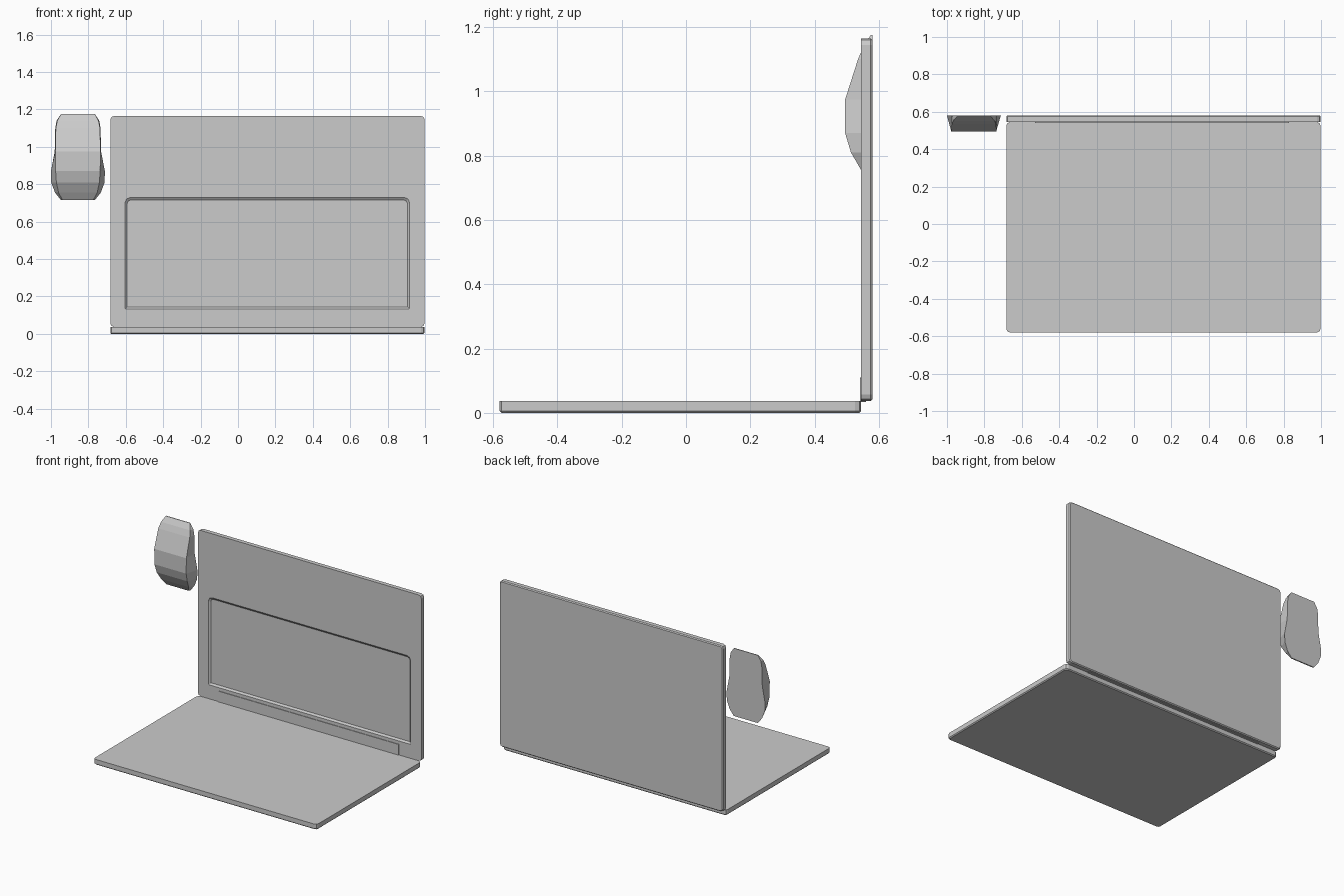
import bpy, bmesh
from math import sin, cos, pi

if "Cube" in bpy.data.objects:
    bpy.data.objects.remove(bpy.data.objects["Cube"])


def loft(name, rings):
    """Join equal-length rings of points with quads and cap both ends."""
    bm = bmesh.new()
    loops = [[bm.verts.new(p) for p in ring] for ring in rings]
    for a, b in zip(loops, loops[1:]):
        n = len(a)
        for i in range(n):
            j = (i + 1) % n
            bm.faces.new((a[i], a[j], b[j], b[i]))
    bm.faces.new(loops[0][::-1])
    bm.faces.new(loops[-1])
    bmesh.ops.recalc_face_normals(bm, faces=bm.faces[:])
    mesh = bpy.data.meshes.new(name)
    bm.to_mesh(mesh)
    bm.free()
    obj = bpy.data.objects.new(name, mesh)
    bpy.context.collection.objects.link(obj)
    return obj


def rounded(u0, u1, v0, v1, top, bottom, seg=2):
    """Rectangle outline with separate upper and lower corner radii."""
    pts = []
    for u, v, su, sv, start in ((u1, v1, -1, -1, 0), (u0, v1, 1, -1, 1),
                                (u0, v0, 1, 1, 2), (u1, v0, -1, 1, 3)):
        r = top if sv < 0 else bottom
        for k in range(seg + 1):
            a = (start + k / seg) * pi / 2
            pts.append((u + su * r + r * cos(a), v + sv * r + r * sin(a)))
    return pts


def flat(outline, z):
    return [(u, v, z) for u, v in outline]


def upright(outline, y):
    return [(u, y, v) for u, v in outline]


X0, X1, R, C = -0.683, 0.998, 0.02, 0.006

# screen lid lying flat, chamfered on its outer (lower) side
lid = rounded(X0, X1, -0.58, 0.545, R, R)
lid_in = rounded(X0 + C, X1 - C, -0.58 + C, 0.545 - C, R - C, R - C)
loft("screen_lid", [flat(lid_in, 0), flat(lid, C), flat(lid, 0.037)])

# upright keyboard body with a sloped-wall keyboard recess
body = rounded(X0, X1, 0.037, 1.165, R, R)
body_in = rounded(X0 + C, X1 - C, 0.037 + C, 1.165 - C, R - C, R - C)
recess = rounded(-0.605, 0.918, 0.132, 0.73, 0.03, 0.002)
recess_in = rounded(-0.593, 0.906, 0.144, 0.716, 0.02, 0.002)
loft("keyboard_body", [upright(body_in, 0.58), upright(body, 0.58 - C),
                       upright(body, 0.545), upright(recess, 0.545),
                       upright(recess_in, 0.555)])

# hinge bar between the two panels
hinge = rounded(-0.53, 0.83, 0.034, 0.11, 0.002, 0.002, 1)
loft("hinge_bar", [upright(hinge, 0.56), upright(hinge, 0.541)])

# mouse: height, half width at base, half width at crown, crown depth
MX = -0.856
sections = [(1.176, 0.09, 0.09, 0.575), (1.14, 0.114, 0.11, 0.552),
            (1.10, 0.121, 0.118, 0.535), (0.975, 0.124, 0.121, 0.495),
            (0.87, 0.144, 0.119, 0.495), (0.81, 0.143, 0.115, 0.513),
            (0.755, 0.122, 0.103, 0.545), (0.715, 0.09, 0.082, 0.572)]
loft("mouse", [[(MX - b, 0.58, z), (MX + b, 0.58, z), (MX + f, y, z), (MX - f, y, z)]
               for z, b, f, y in sections])
